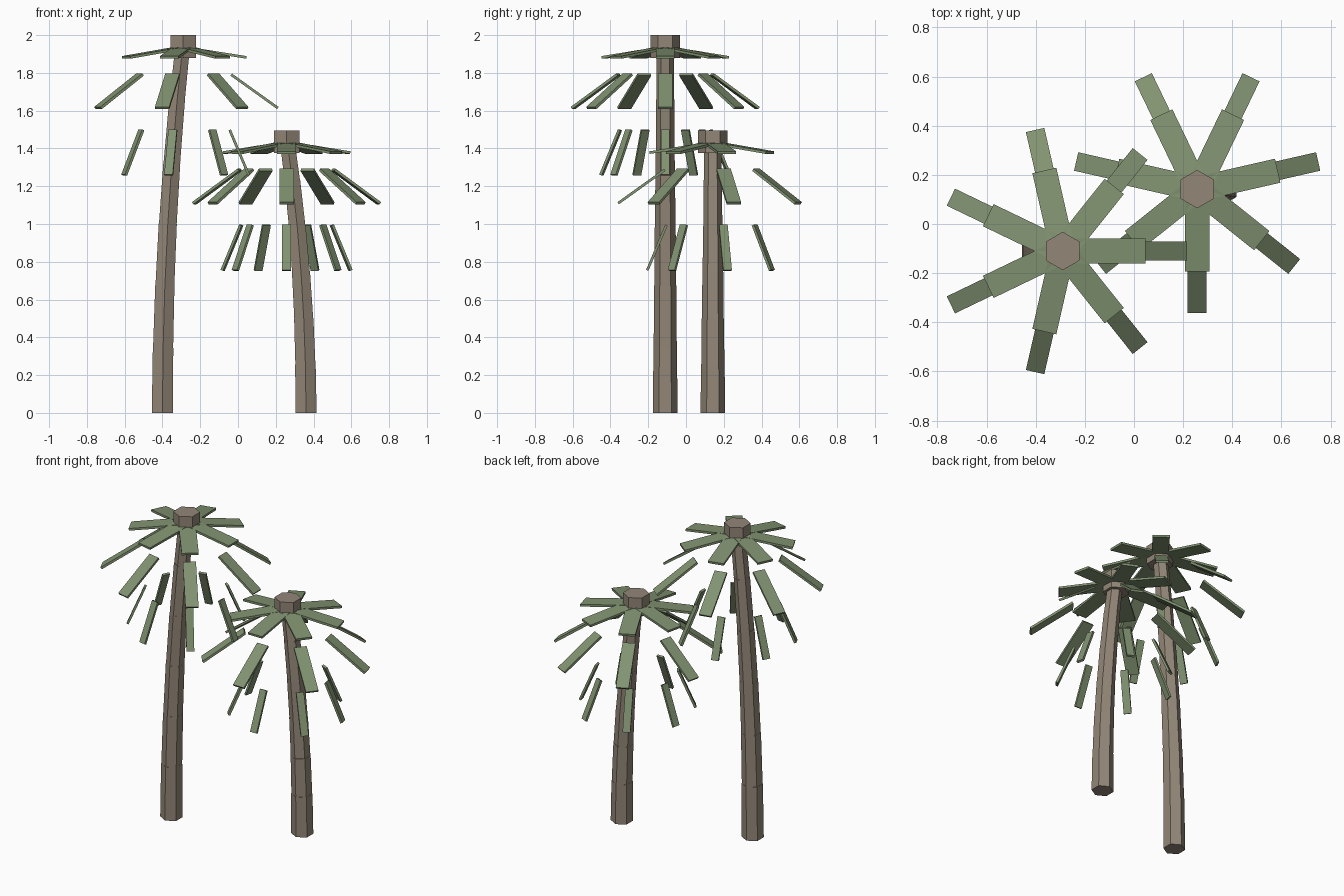
import bpy, bmesh, math
from mathutils import Vector, Matrix

if "Cube" in bpy.data.objects:
    bpy.data.objects.remove(bpy.data.objects["Cube"])


def material(name, color):
    m = bpy.data.materials.new(name)
    m.diffuse_color = (*color, 1)
    m.use_nodes = True
    m.node_tree.nodes["Principled BSDF"].inputs["Base Color"].default_value = m.diffuse_color
    return m


BARK = material("bark", (0.29, 0.24, 0.185))
LEAF = material("leaf", (0.22, 0.29, 0.165))


def finish(bm, name, mat):
    mesh = bpy.data.meshes.new(name)
    bm.to_mesh(mesh)
    bm.free()
    mesh.materials.append(mat)
    bpy.context.collection.objects.link(bpy.data.objects.new(name, mesh))


def hex_prism(bm, a, b, r1, r2):
    # six-sided log between two points, corners facing front and back
    d = b - a
    rot = Vector((0, 0, 1)).rotation_difference(d).to_matrix().to_4x4()
    bmesh.ops.create_cone(bm, cap_ends=True, segments=6, radius1=r1, radius2=r2,
                          depth=d.length, matrix=Matrix.Translation((a + b) / 2) @ rot)


def slat(bm, origin, angle, start, end, width, thick=0.014):
    # flat leaf box given by (radius, height) at its two ends
    dr, dz = end[0] - start[0], end[1] - start[1]
    mid = Vector(((start[0] + end[0]) / 2, 0, (start[1] + end[1]) / 2))
    m = (Matrix.Translation(origin) @ Matrix.Rotation(angle, 4, 'Z')
         @ Matrix.Translation(mid) @ Matrix.Rotation(-math.atan2(dz, dr), 4, 'Y')
         @ Matrix.Diagonal((math.hypot(dr, dz), width, thick, 1)))
    bmesh.ops.create_cube(bm, size=1, matrix=m)


# leaf tiers: start and end (radius, height below tree top), width
TIERS = [((0.0, -0.065), (0.335, -0.118), 0.10),
         ((0.254, -0.209), (0.501, -0.386), 0.077),
         ((0.246, -0.502), (0.347, -0.741), 0.046)]


def palm(label, base_x, top_x, y, height, first_angle):
    # curved trunk of six stacked logs
    n = 6
    pts = [Vector((base_x + (top_x - base_x) * (i / n) ** 2, y, (height - 0.03) * i / n))
           for i in range(n + 1)]
    bm = bmesh.new()
    for i in range(n):
        r = 0.065 - 0.0036 * i
        top = pts[i] + (pts[i + 1] - pts[i]) * (1.05 if i < n - 1 else 1)
        hex_prism(bm, pts[i], top, r, r - 0.0025)
    finish(bm, label + "_trunk", BARK)

    # crown block
    bm = bmesh.new()
    hex_prism(bm, Vector((top_x, y, height - 0.12)), Vector((top_x, y, height)), 0.078, 0.078)
    finish(bm, label + "_crown", BARK)

    # seven fronds of three slats
    bm = bmesh.new()
    for k in range(7):
        for start, end, width in TIERS:
            slat(bm, Vector((top_x, y, height)), first_angle + k * math.tau / 7,
                 start, end, width)
    finish(bm, label + "_fronds", LEAF)


palm("tall_palm", -0.40, -0.29, -0.11, 2.0, 0)
palm("short_palm", 0.36, 0.257, 0.142, 1.496, -math.pi / 2)
